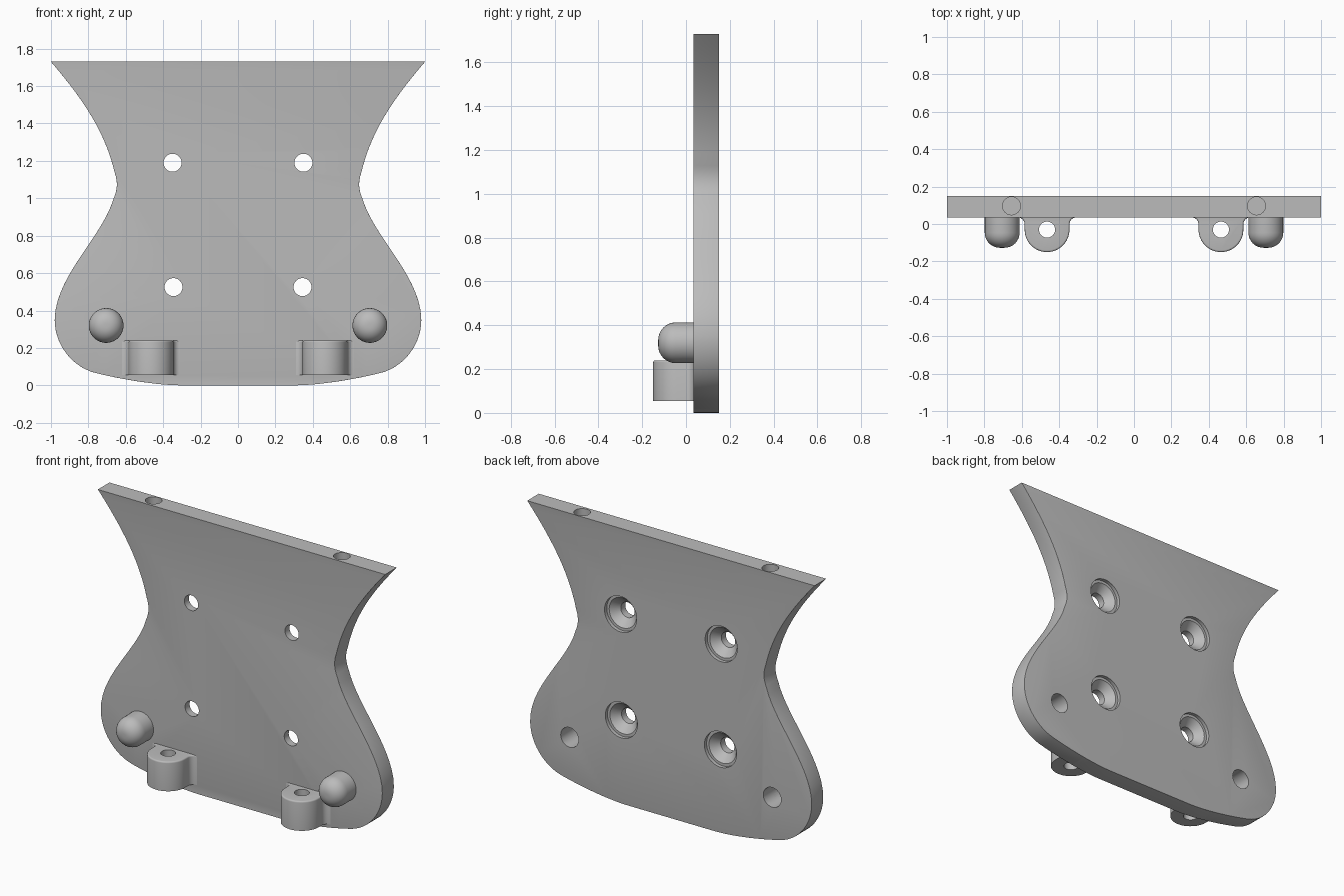
import bpy, bmesh, math
from mathutils import Matrix, Vector
from mathutils.geometry import interpolate_bezier

if "Cube" in bpy.data.objects:
    bpy.data.objects.remove(bpy.data.objects["Cube"])

FRONT, BACK, TOP = 0.035, 0.15, 1.73

grey = bpy.data.materials.new("plain grey")
grey.use_nodes = True
grey.diffuse_color = (0.5, 0.5, 0.5, 1)
grey.node_tree.nodes["Principled BSDF"].inputs["Base Color"].default_value = (0.5, 0.5, 0.5, 1)


def finish(name, bm):
    bmesh.ops.recalc_face_normals(bm, faces=bm.faces)
    mesh = bpy.data.meshes.new(name)
    bm.to_mesh(mesh)
    bm.free()
    mesh.materials.append(grey)
    ob = bpy.data.objects.new(name, mesh)
    bpy.context.collection.objects.link(ob)
    return ob


def prism(points, offset):
    """Extrude a closed loop of 3D points by an offset."""
    bm = bmesh.new()
    face = bm.faces.new([bm.verts.new(p) for p in points])
    ext = bmesh.ops.extrude_face_region(bm, geom=[face], use_keep_orig=True)
    moved = [v for v in ext["geom"] if isinstance(v, bmesh.types.BMVert)]
    bmesh.ops.translate(bm, verts=moved, vec=offset)
    bmesh.ops.recalc_face_normals(bm, faces=bm.faces)
    return bm


def lathe(name, profile, place, turn=None, steps=40):
    """Spin (radius, height) points round z, then turn and place."""
    bm = bmesh.new()
    vs = [bm.verts.new((r, 0, h)) for r, h in profile]
    es = [bm.edges.new(pair) for pair in zip(vs, vs[1:])]
    bmesh.ops.spin(bm, geom=vs + es, cent=(0, 0, 0), axis=(0, 0, 1),
                   angle=math.tau, steps=steps)
    bmesh.ops.remove_doubles(bm, verts=bm.verts, dist=1e-5)
    bm.transform(Matrix.Translation(place) @ (turn or Matrix()))
    return finish(name, bm)


def rod(radius, low, high):
    return [(0, low), (radius, low), (radius, high), (0, high)]


def cut(ob, cutter):
    cutter.hide_render = True
    mod = ob.modifiers.new("cut", 'BOOLEAN')
    mod.operation, mod.solver, mod.object = 'DIFFERENCE', 'EXACT', cutter
    select(ob)
    bpy.ops.object.modifier_apply(modifier=mod.name)


def select(ob):
    bpy.ops.object.select_all(action='DESELECT')
    ob.select_set(True)
    bpy.context.view_layer.objects.active = ob


# Lathe height becomes +y
ALONG_Y = Matrix.Rotation(-math.pi / 2, 4, 'X')

# Plate outline: half of it as Bezier pieces, then mirrored
pieces = [
    ((1, TOP), (.82, 1.52), (.71, 1.35), (.66, 1.14)),
    ((.66, 1.14), (.643, 1.09), (.643, 1.05), (.665, 1)),
    ((.665, 1), (.72, .8), (.98, .58), (.98, .35)),
    ((.98, .35), (.98, .22), (.89, .1), (.765, .067)),
    ((.765, .067), (.66, .04), (.45, 0), (.3, 0)),
]
half = [Vector((1, TOP))]
for a, b, c, d in pieces:
    half += [Vector(p[:2]) for p in interpolate_bezier(
        *(Vector((*q, 0)) for q in (a, b, c, d)), 15)[1:]]
loop = [(p.x, FRONT, p.y) for p in half] + [(-p.x, FRONT, p.y) for p in reversed(half)]
bm = prism(loop, (0, BACK - FRONT, 0))


def rounded(edge):
    a, b = (v.co for v in edge.verts)
    mid = (a + b) / 2
    if abs(a.y - b.y) > 0.01 or mid.z > TOP - 0.001:
        return False
    return mid.y > 0.1 or mid.z > 0.3 or abs(mid.x) > 0.5


# Round the rim, leaving the top and the front lower lip sharp
bmesh.ops.bevel(bm, geom=[e for e in bm.edges if rounded(e)], offset=0.028,
                segments=4, profile=0.5, affect='EDGES', clamp_overlap=True)
plate = finish("plate", bm)
parts = [plate]
cutters = []

for side, s in (("left", 1), ("right", -1)):
    # Countersunk screw holes, wide at the back
    sink = [(0, -.1), (.048, -.1), (.048, .08), (.095, .128),
            (.112, .128), (.112, .2), (0, .2)]
    for x, z in ((.35, 1.19), (.345, .525)):
        c = lathe("screw_hole_cutter", sink, (s * x, 0, z), ALONG_Y)
        cut(plate, c)
        cutters.append(c)

    # Blind hole in the top edge
    c = lathe("top_hole_cutter", rod(.048, -.2, .1), (s * .655, .097, TOP))
    cut(plate, c)
    cutters.append(c)

    # Rounded peg, hollow from the back
    r, f, tip = .093, .08, -.127
    profile = [(0, tip)]
    for i in range(9):
        a = math.pi / 2 * i / 8
        profile.append((r - f + f * math.sin(a), tip + f - f * math.cos(a)))
    profile += [(r, .06), (0, .06)]
    spot = (s * .705, 0, .32)
    peg = lathe(side + "_peg", profile, spot, ALONG_Y)
    c = lathe("peg_hole_cutter", rod(.062, -.04, .2), spot, ALONG_Y)
    cut(plate, c)
    cut(peg, c)
    cutters.append(c)

    # Lug with a flared root and a round nose
    cx, cy, R, flare = s * .465, -.03, .12, .036
    edge = [(R + flare, .06)]
    for i in range(7):
        a = math.pi / 2 * i / 6
        edge.append((R + flare - flare * math.sin(a), FRONT - flare + flare * math.cos(a)))
    for i in range(1, 13):
        a = math.pi / 2 * i / 12
        edge.append((R * math.cos(a), cy - R * math.sin(a)))
    edge += [(-x, y) for x, y in reversed(edge[:-1])]
    bm = prism([(cx + x, y, .055) for x, y in edge], (0, 0, .185))
    rim = [e for e in bm.edges
           if all(v.co.z > .2 for v in e.verts) and any(v.co.y < .05 for v in e.verts)]
    bmesh.ops.bevel(bm, geom=rim, offset=0.03, segments=4, profile=0.5,
                    affect='EDGES', clamp_overlap=True)
    lug = finish(side + "_lug", bm)
    c = lathe("lug_hole_cutter", rod(.043, -.1, .4), (cx, cy, 0))
    cut(lug, c)
    cutters.append(c)
    parts += [peg, lug]

for c in cutters:
    bpy.data.objects.remove(c)
for ob in parts:
    select(ob)
    bpy.ops.object.shade_smooth_by_angle(angle=math.radians(30))
